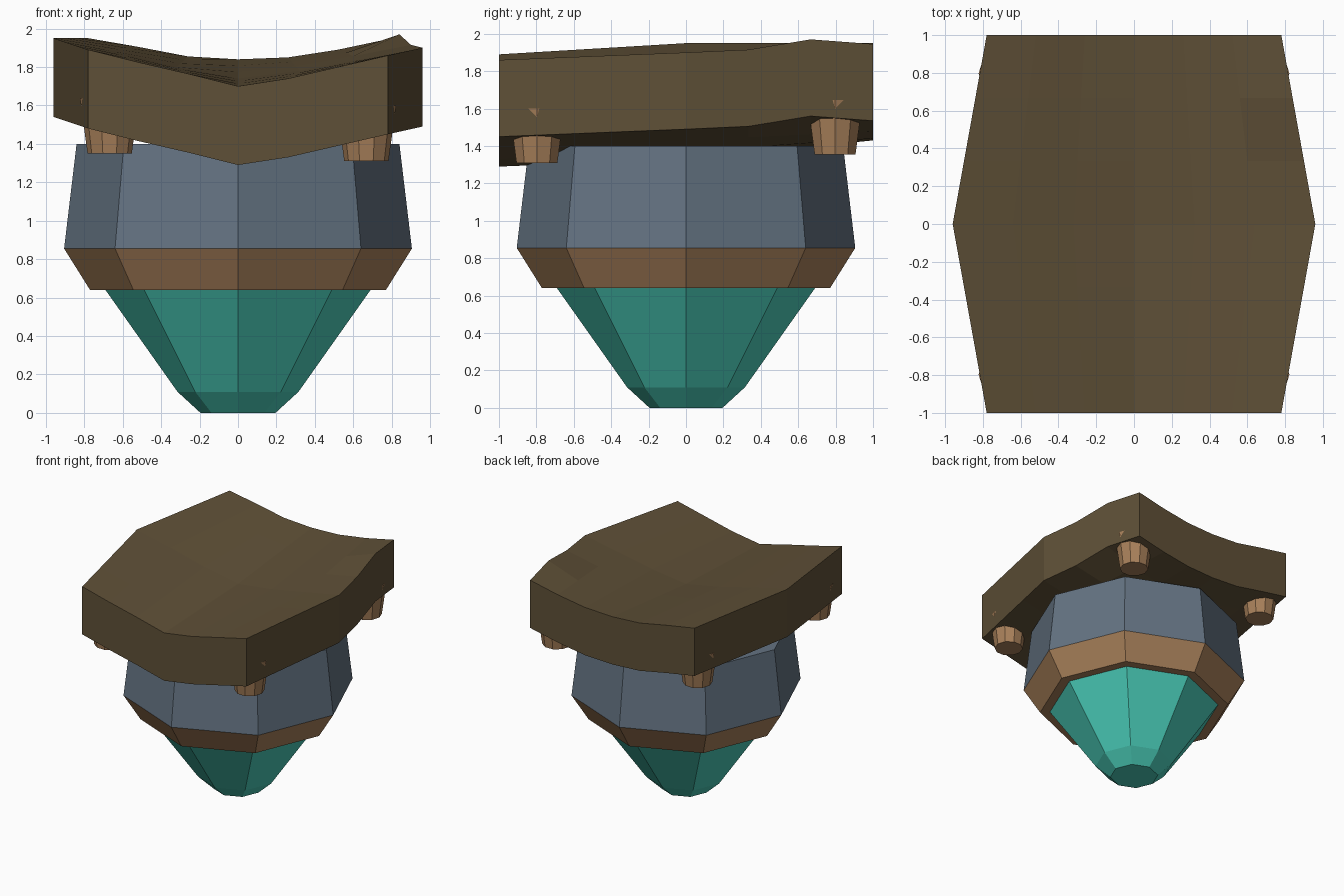
import bpy, bmesh, math

cube = bpy.data.objects.get("Cube")
if cube:
    bpy.data.objects.remove(cube)


def material(name, rgb):
    mat = bpy.data.materials.new(name)
    mat.use_nodes = True
    mat.diffuse_color = (*rgb, 1)
    mat.node_tree.nodes["Principled BSDF"].inputs["Base Color"].default_value = (*rgb, 1)
    return mat


dark_wood = material("dark wood", (0.114, 0.080, 0.038))
light_wood = material("light wood", (0.392, 0.216, 0.102))
slate = material("slate", (0.127, 0.171, 0.223))
teal = material("teal", (0.069, 0.604, 0.479))


def finish(name, bm, mat):
    bmesh.ops.recalc_face_normals(bm, faces=bm.faces)
    mesh = bpy.data.meshes.new(name)
    bm.to_mesh(mesh)
    bm.free()
    mesh.materials.append(mat)
    obj = bpy.data.objects.new(name, mesh)
    bpy.context.collection.objects.link(obj)
    return obj


def turned(name, profile, sides, mat, location=(0, 0, 0)):
    """Closed faceted solid from (radius, height) rings, lowest first."""
    bm = bmesh.new()
    rings = []
    for r, z in profile:
        angles = [math.tau * i / sides for i in range(sides)]
        rings.append([bm.verts.new((r * math.cos(a), r * math.sin(a), z)) for a in angles])
    for low, high in zip(rings, rings[1:]):
        for i in range(sides):
            j = (i + 1) % sides
            bm.faces.new((low[i], low[j], high[j], high[i]))
    bm.faces.new(rings[0])
    bm.faces.new(rings[-1])
    finish(name, bm, mat).location = location


# Octagonal stacked body
turned("crystal_tip", [(0.195, 0), (0.315, 0.11), (0.69, 0.64)], 8, teal)
turned("wooden_collar", [(0.77, 0.64), (0.905, 0.855)], 8, light_wood)
turned("stone_body", [(0.905, 0.855), (0.84, 1.4)], 8, slate)

# Flared pegs, whose rims just break through the sides of the slab
for side, end, base in ((1, -1, 1.31), (-1, -1, 1.35), (1, 1, 1.355), (-1, 1, 1.38)):
    name = ("left" if side > 0 else "right") + ("_back" if end > 0 else "_front") + "_peg"
    turned(name, [(0.115, 0), (0.155, 0.29)], 10, light_wood, (0.668 * side, 0.797 * end, base))

# Sagging slab: top heights across the front, middle and back
FRONT = [1.89, 1.825, 1.765, 1.70, 1.74, 1.80, 1.86]
MIDDLE = [1.95, 1.88, 1.80, 1.74, 1.78, 1.84, 1.90]
BACK = [1.95, 1.905, 1.855, 1.84, 1.85, 1.89, 1.945]
THICKNESS = 0.41


def top_height(u, v):
    column = round((u + 1) * 3)
    edge = FRONT if v < 0 else BACK
    height = MIDDLE[column] + (edge[column] - MIDDLE[column]) * abs(v)
    if u > 0.99 and 0.5 < v < 0.8:  # raised knot on one edge
        height += 0.04
    return height


bm = bmesh.new()
bmesh.ops.create_cube(bm, size=2)
bmesh.ops.subdivide_edges(bm, edges=bm.edges[:], cuts=5, use_grid_fill=True)
for vert in bm.verts:
    u, v, w = vert.co
    vert.co.x = u * (0.96 - 0.18 * abs(v))
    vert.co.z = top_height(u, v) + (w - 1) * THICKNESS / 2
finish("curved_slab", bm, dark_wood)
